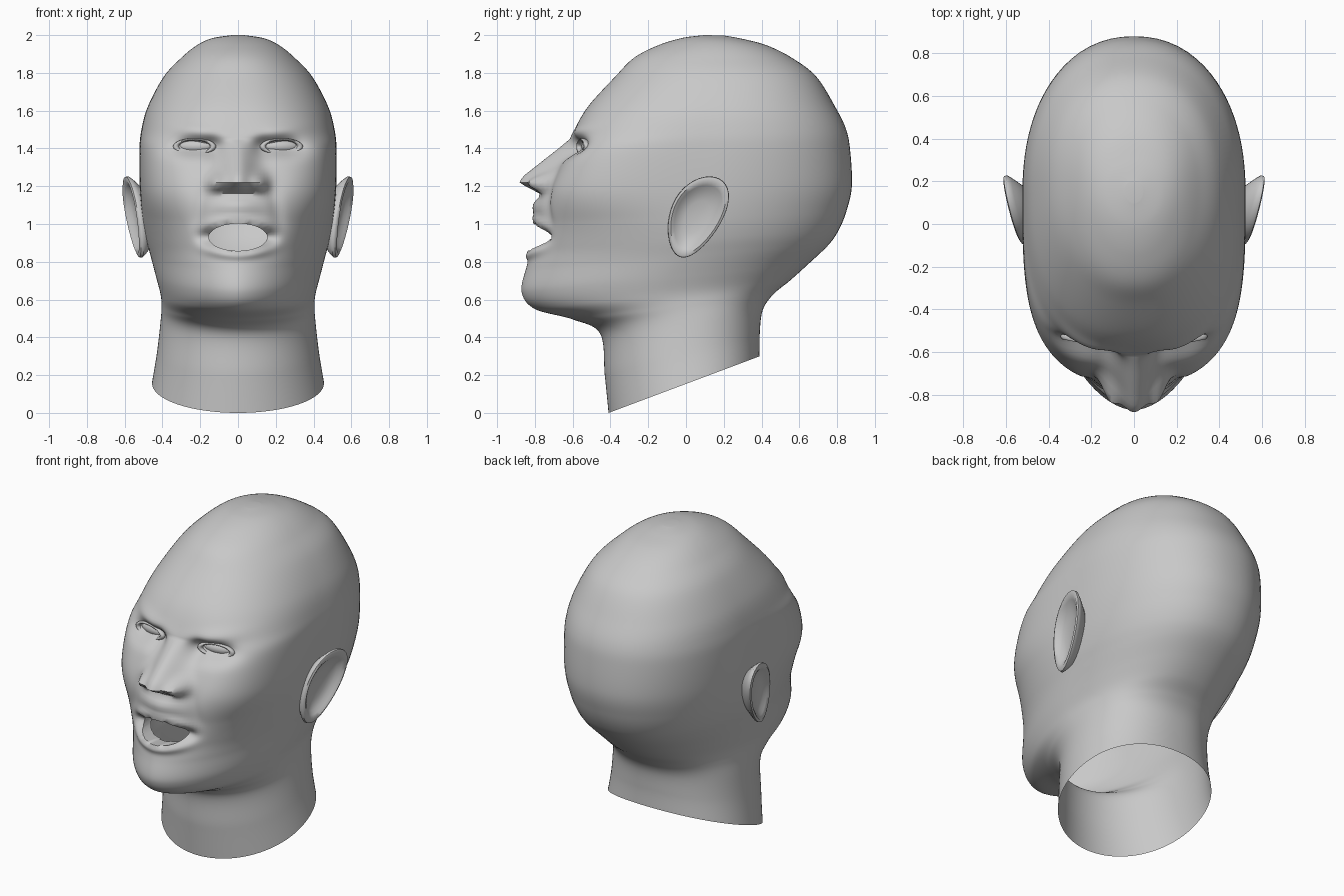
import bpy
import bmesh
from math import sin, cos, pi, exp, hypot, atan

if "Cube" in bpy.data.objects:
    bpy.data.objects.remove(bpy.data.objects["Cube"], do_unlink=True)

skin = bpy.data.materials.new("plain grey")
skin.use_nodes = True
grey = (0.58, 0.58, 0.58, 1)
skin.diffuse_color = grey
skin.node_tree.nodes["Principled BSDF"].inputs["Base Color"].default_value = grey

AROUND, STEPS = 140, 10
MOUTH_Z, MOUTH_RX, MOUTH_RZ = 0.93, 0.155, 0.072


def finish(obj, name, angle=0.9):
    obj.name = name
    obj.data.materials.clear()
    obj.data.materials.append(skin)
    bpy.ops.object.select_all(action="DESELECT")
    obj.select_set(True)
    bpy.context.view_layer.objects.active = obj
    bpy.ops.object.shade_smooth_by_angle(angle=angle)


def from_bmesh(bm, name):
    bmesh.ops.recalc_face_normals(bm, faces=bm.faces)
    mesh = bpy.data.meshes.new(name)
    bm.to_mesh(mesh)
    bm.free()
    obj = bpy.data.objects.new(name, mesh)
    bpy.context.collection.objects.link(obj)
    finish(obj, name)


def bridge(bm, low, high):
    for i in range(len(low)):
        j = (i + 1) % len(low)
        bm.faces.new((low[i], low[j], high[j], high[i]))


def clamp(v):
    return max(0.0, min(1.0, v))


def bump(v, centre, size):
    return exp(-((v - centre) / size) ** 2)


def catmull(a, b, c, d, t):
    return 0.5 * (2 * b + (c - a) * t + (2 * a - 5 * b + 4 * c - d) * t * t
                  + (3 * b - a - 3 * c + d) * t ** 3)


def mouth_radius(x, z):
    return hypot(x / MOUTH_RX, (z - MOUTH_Z) / MOUTH_RZ)


def relief(x, z):
    """How far the face stands out from the plain skull."""
    ax = abs(x)
    rise = clamp((1.45 - z) / 0.2)
    under = clamp((z - 1.155) / 0.06)
    nose = 0.175 * rise * under * bump(ax, 0, 0.055 + 0.045 * rise)
    wings = 0.08 * bump(ax, 0.115, 0.045) * bump(z, 1.215, 0.045)
    upper_lip = 0.07 * bump(ax, 0, 0.15) * bump(z, 1.1, 0.075)
    lips = 0.025 * bump(mouth_radius(x, z), 1.3, 0.35)
    corners = -0.06 * bump(ax, 0.17, 0.06) * bump(z, MOUTH_Z, 0.05)
    socket = -0.085 * bump(ax, 0.24, 0.12) * bump(z, 1.41, 0.05)
    inner = -0.045 * bump(ax, 0.13, 0.05) * bump(z, 1.4, 0.06)
    brow = 0.015 * bump(ax, 0.21, 0.14) * bump(z, 1.46 + 0.15 * ax, 0.035)
    cheek = 0.01 * bump(ax, 0.27, 0.1) * bump(z, 1.2, 0.1)
    fold = -0.015 * bump(ax, 0.19 + (1.15 - z) * 0.2, 0.035) * bump(z, 1.08, 0.12)
    return (nose + wings + upper_lip + lips + corners + socket + inner
            + brow + cheek + fold)


# Head and neck: rings of front y, front z, back y, back z, half width, front squareness
rings = [
    (-.41, 0, .39, .3, .455, 2),
    (-.43, .2, .39, .41, .43, 2),
    (-.455, .42, .405, .54, .41, 2),
    (-.6, .495, .46, .625, .405, 1.9),
    (-.8, .55, .55, .7, .41, 1.8),
    (-.87, .64, .65, .79, .433, 1.8),
    (-.845, .77, .755, .89, .463, 1.85),
    (-.81, .87, .81, .97, .487, 2),
    (-.77, 1.0, .85, 1.07, .507, 2.4),
    (-.715, 1.18, .878, 1.2, .52, 3.3),
    (-.64, 1.38, .87, 1.38, .522, 3.4),
    (-.6, 1.48, .848, 1.5, .513, 2.8),
    (-.52, 1.62, .79, 1.62, .478, 2.4),
    (-.375, 1.78, .69, 1.78, .393, 2.2),
    (-.275, 1.88, .56, 1.88, .3, 2.1),
    (-.15, 1.945, .43, 1.945, .22, 2),
    (-.02, 1.985, .3, 1.98, .14, 2),
    (.1, 2.0, .2, 1.998, .04, 2),
]


def ring_at(k, t):
    picks = [rings[max(0, min(len(rings) - 1, k + o))] for o in (-1, 0, 1, 2)]
    return [catmull(*column, t) for column in zip(*picks)]


def head_ring(bm, row):
    yf, zf, yb, zb, w, square = row
    middle = yf + (yb - yf) * 0.52
    verts = []
    for i in range(AROUND):
        t = 2 * pi * i / AROUND
        a = t - 0.6 * sin(t)
        front = cos(a) > 0
        depth = middle - yf if front else yb - middle
        n = square if front else 2.2
        r = (abs(sin(a) / w) ** n + abs(cos(a) / depth) ** n) ** (-1 / n)
        x, y = r * sin(a), middle - r * cos(a)
        z = zf + (zb - zf) * (y - yf) / (yb - yf)
        y -= relief(x, z) * clamp((-0.2 - y) / 0.15)
        verts.append(bm.verts.new((x, y, z)))
    return verts


# The neck is left open underneath
bm = bmesh.new()
loops = [head_ring(bm, ring_at(k, s / STEPS))
         for k in range(len(rings) - 1) for s in range(STEPS)]
loops.append(head_ring(bm, rings[-1]))
for low, high in zip(loops, loops[1:]):
    bridge(bm, low, high)
bm.faces.new(loops[-1])

# Open mouth with a short inner wall behind the lips
neck_edge = set(loops[0])
hole = [v for v in bm.verts
        if v.co.y < -0.4 and mouth_radius(v.co.x, v.co.z) < 1]
bmesh.ops.delete(bm, geom=hole, context="VERTS")
rim = [e for e in bm.edges if e.is_boundary and e.verts[0] not in neck_edge]
for v in {v for e in rim for v in e.verts}:
    e = mouth_radius(v.co.x, v.co.z)
    v.co.x /= e
    v.co.z = MOUTH_Z + (v.co.z - MOUTH_Z) / e
wall = bmesh.ops.extrude_edge_only(bm, edges=rim)["geom"]
for v in wall:
    if isinstance(v, bmesh.types.BMVert):
        v.co.y += 0.1
        v.co.x *= 1.1
        v.co.z = MOUTH_Z + (v.co.z - MOUTH_Z) * 1.15
from_bmesh(bm, "head")


# Ears: egg outline, from the back root over the rim into the hollow
ear_profile = [(.62, -.08), (.92, -.02), (1, 0), (.99, .014), (.9, .02),
               (.78, .008), (.68, -.008), (.4, -.022), (.08, -.025)]


def ear(side, name):
    bm = bmesh.new()
    loops = []
    for r, lift in ear_profile:
        loop = []
        for i in range(40):
            a = 2 * pi * i / 40
            dz = 0.215 * r * cos(a)
            dy = 0.145 * r * sin(a) * (1 + 0.2 * cos(a)) + 0.32 * dz
            x = 0.545 + 0.22 * dy + 0.1 * dz + lift
            loop.append(bm.verts.new((side * x, 0.055 + dy, 1.037 + dz)))
        loops.append(loop)
    for low, high in zip(loops, loops[1:]):
        bridge(bm, low, high)
    bm.faces.new(loops[-1])
    bm.faces.new(loops[0])
    from_bmesh(bm, name)


# Eyes and eyelids on both sides
for side, word in ((1, "left"), (-1, "right")):
    ear(side, word + "_ear")
    turn = side * atan(0.2)
    bpy.ops.mesh.primitive_uv_sphere_add(
        segments=32, ring_count=16, radius=1,
        location=(side * 0.23, -0.505, 1.41), rotation=(0, 0, turn))
    eye = bpy.context.object
    eye.scale = (0.1, 0.045, 0.04)
    finish(eye, word + "_eye")
    bpy.ops.mesh.primitive_torus_add(
        major_segments=40, minor_segments=10, major_radius=0.1,
        minor_radius=0.016, location=(side * 0.23, -0.545, 1.41),
        rotation=(pi / 2, 0, turn))
    lids = bpy.context.object
    lids.scale = (1, 0.38, 1)
    finish(lids, word + "_eyelids")
